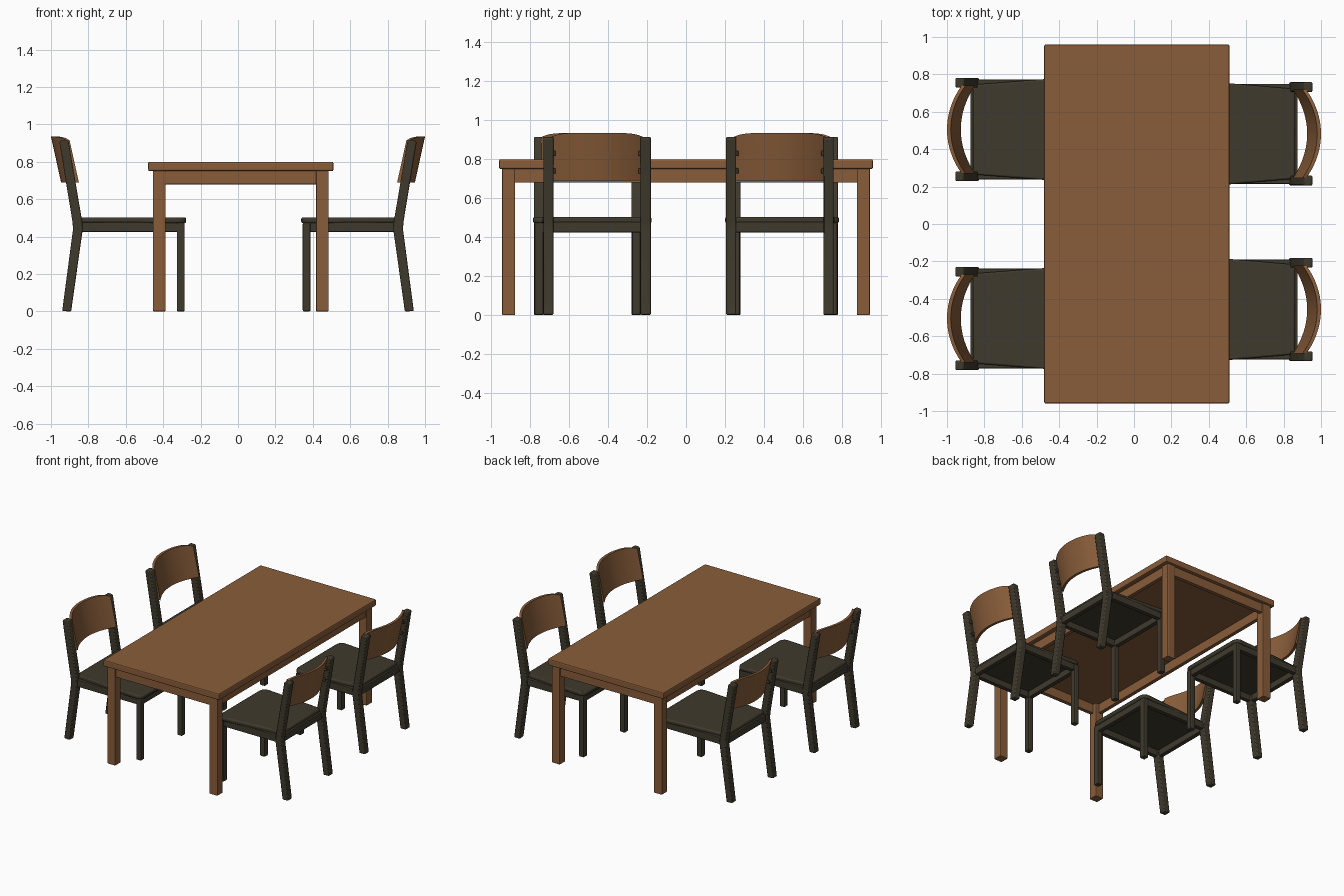
import bpy, bmesh
from math import radians

cube = bpy.data.objects.get("Cube")
if cube:
    bpy.data.objects.remove(cube, do_unlink=True)


def material(name, color):
    m = bpy.data.materials.new(name)
    m.use_nodes = True
    m.diffuse_color = (*color, 1)
    m.node_tree.nodes["Principled BSDF"].inputs["Base Color"].default_value = (*color, 1)
    return m


wood = material("warm wood", (0.25, 0.11, 0.042))
dark = material("dark olive", (0.05, 0.042, 0.026))


def finish(bm, name, mat, bevel=0.0, smooth=False):
    bmesh.ops.recalc_face_normals(bm, faces=bm.faces)
    mesh = bpy.data.meshes.new(name)
    bm.to_mesh(mesh)
    bm.free()
    mesh.materials.append(mat)
    ob = bpy.data.objects.new(name, mesh)
    bpy.context.collection.objects.link(ob)
    if bevel:
        mod = ob.modifiers.new("soft edges", "BEVEL")
        mod.width, mod.segments = bevel, 2
    if smooth:
        bpy.ops.object.select_all(action="DESELECT")
        ob.select_set(True)
        bpy.context.view_layer.objects.active = ob
        bpy.ops.object.shade_smooth_by_angle(angle=radians(40))
    return ob


def box(name, x, y, z, mat, bevel=0.005):
    """Box from (low, high) pairs."""
    bm = bmesh.new()
    bmesh.ops.create_cube(bm, size=1)
    for v in bm.verts:
        v.co = [(lo + hi) / 2 + c * (hi - lo) for c, (lo, hi) in zip(v.co, (x, y, z))]
    return finish(bm, name, mat, bevel)


def prism(name, points, offset, mat, bevel, round_front=0.0):
    """Closed outline pushed along an offset."""
    bm = bmesh.new()
    face = bm.faces.new([bm.verts.new(p) for p in points])
    out = bmesh.ops.extrude_face_region(bm, geom=[face])["geom"]
    bmesh.ops.translate(bm, vec=offset, verts=[g for g in out if isinstance(g, bmesh.types.BMVert)])
    if round_front:
        front = min(abs(v.co.x) for v in bm.verts)
        edges = [e for e in bm.edges if all(abs(abs(v.co.x) - front) < 1e-4 for v in e.verts)
                 and abs(e.verts[0].co.z - e.verts[1].co.z) > 0.01]
        bmesh.ops.bevel(bm, geom=edges, offset=round_front, segments=5, affect="EDGES", profile=0.5)
    return finish(bm, name, mat, bevel, True)


# Table
TX0, TX1, TY = -0.48, 0.51, 0.96
box("table_top", (TX0, TX1), (-TY, TY), (0.75, 0.80), wood, 0.008)
lx0, lx1, ly, leg = TX0 + 0.025, TX1 - 0.025, 0.945, 0.068
for i, x in enumerate((lx0, lx1 - leg)):
    for j, y in enumerate((-ly, ly - leg)):
        box(f"table_leg_{i}{j}", (x, x + leg), (y, y + leg), (0, 0.752), wood)
for i, x in enumerate((lx0 + 0.01, lx1 - 0.04)):
    box(f"table_side_apron_{i}", (x, x + 0.03), (-ly + 0.03, ly - 0.03), (0.68, 0.752), wood, 0.003)
for i, y in enumerate((-ly + 0.01, ly - 0.04)):
    box(f"table_end_apron_{i}", (lx0 + 0.03, lx1 - 0.03), (y, y + 0.03), (0.68, 0.752), wood, 0.003)

BACK_LEG = [(0.892, 0), (0.94, 0.002), (0.882, 0.44), (0.885, 0.48), (0.955, 0.905),
            (0.947, 0.915), (0.912, 0.915), (0.905, 0.905), (0.833, 0.48), (0.83, 0.44)]


def chair(tag, side, cy, front):
    """Chair whose back leans toward side * x; front is the seat edge's distance from x = 0."""
    def span(a, b):
        return tuple(sorted((side * a, side * b)))

    # Legs and seat rails
    for s in (-1, 1):
        y = cy + s * 0.25
        prism(f"{tag}_back_leg_{s}", [(side * x, y - 0.026, z) for x, z in BACK_LEG],
              (0, 0.052, 0), dark, 0.007)
        box(f"{tag}_front_leg_{s}", span(front + 0.008, front + 0.05), (y - 0.022, y + 0.022),
            (0, 0.475), dark, 0.007)
        box(f"{tag}_side_rail_{s}", span(front + 0.03, 0.85), (y - 0.017, y + 0.017),
            (0.425, 0.478), dark)
    for end, x in (("front", front + 0.012), ("back", 0.84)):
        box(f"{tag}_{end}_rail", span(x, x + 0.035), (cy - 0.24, cy + 0.24), (0.425, 0.478), dark)

    # Seat panel, wider at the front with rounded corners
    outline = [(0.862, -0.24), (0.862, 0.24), (front, 0.285), (front, -0.285)]
    prism(f"{tag}_seat", [(side * x, cy + y, 0.472) for x, y in outline],
          (0, 0, 0.031), dark, 0.009, 0.05)

    # Curved backrest panel
    bm = bmesh.new()
    cols, rows, half = 20, 4, 0.236
    layers = []
    for thick in (0, 0.02):
        grid = []
        for i in range(cols + 1):
            t = 2 * i / cols - 1
            top = 0.935 - 0.02 * abs(t) ** 6
            line = []
            for j in range(rows + 1):
                z = 0.69 + (top - 0.69) * j / rows
                x = 0.946 + 0.22 * (z - 0.69) - 0.075 * t * t - thick
                line.append(bm.verts.new((side * x, cy + t * half, z)))
            grid.append(line)
        layers.append(grid)
        for i in range(cols):
            for j in range(rows):
                bm.faces.new((grid[i][j], grid[i + 1][j], grid[i + 1][j + 1], grid[i][j + 1]))
    a, b = layers
    for i in range(cols):
        for j in (0, rows):
            bm.faces.new((a[i][j], a[i + 1][j], b[i + 1][j], b[i][j]))
    for j in range(rows):
        for i in (0, cols):
            bm.faces.new((a[i][j], a[i][j + 1], b[i][j + 1], b[i][j]))
    finish(bm, f"{tag}_backrest", wood, 0, True)

    # Fixing pegs beside the back legs
    for s in (-1, 1):
        for z in (0.74, 0.83):
            x = 0.889 + 0.18 * (z - 0.69)
            box(f"{tag}_peg_{s}_{z}", span(x - 0.016, x + 0.016),
                (cy + s * 0.222 - 0.01, cy + s * 0.222 + 0.01), (z - 0.014, z + 0.014), dark, 0.006)


chair("right_front_chair", -1, -0.505, 0.277)
chair("right_rear_chair", -1, 0.505, 0.277)
chair("left_front_chair", 1, -0.457, 0.338)
chair("left_rear_chair", 1, 0.482, 0.338)
